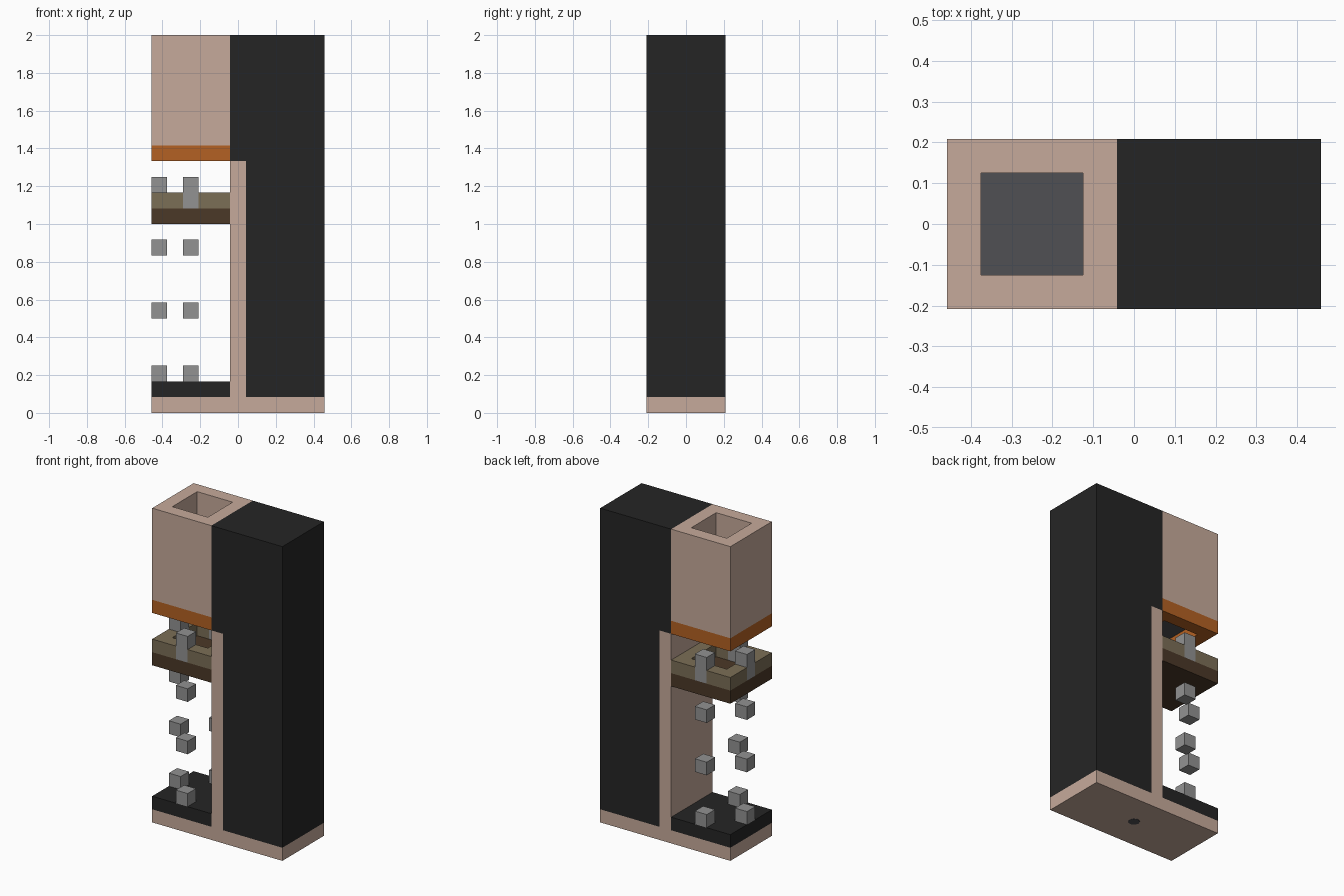
import bpy
import bmesh

U = 1 / 12  # block size; the model is 11 x 5 x 24 blocks

cube = bpy.data.objects.get("Cube")
if cube:
    bpy.data.objects.remove(cube, do_unlink=True)


def material(name, rgb):
    linear = [((c / 255 + 0.055) / 1.055) ** 2.4 for c in rgb]
    mat = bpy.data.materials.new(name)
    mat.use_nodes = True
    mat.diffuse_color = (*linear, 1)
    bsdf = mat.node_tree.nodes["Principled BSDF"]
    bsdf.inputs["Base Color"].default_value = (*linear, 1)
    bsdf.inputs["Roughness"].default_value = 0.9
    return mat


clay = material("pale clay", (198, 170, 155))
black = material("black", (37, 37, 37))
orange = material("burnt orange", (180, 97, 35))
olive = material("olive brown", (123, 110, 86))
brown = material("dark brown", (75, 56, 39))
grey = material("mid grey", (146, 146, 146))
slate = material("slate grey", (80, 80, 84))


def finish(name, bm, mat):
    """Scale from blocks, centre on the origin and add to the scene."""
    for v in bm.verts:
        v.co.x = (v.co.x - 5.5) * U
        v.co.y = (v.co.y - 2.5) * U
        v.co.z *= U
    bmesh.ops.recalc_face_normals(bm, faces=bm.faces[:])
    mesh = bpy.data.meshes.new(name)
    bm.to_mesh(mesh)
    bm.free()
    mesh.materials.append(mat)
    obj = bpy.data.objects.new(name, mesh)
    bpy.context.collection.objects.link(obj)
    return obj


def prism(name, mat, points, lo, hi, axis="z"):
    """Extrude a flat outline along z, or along y for a front outline."""
    bm = bmesh.new()
    place = (lambda p, q: (p, q, lo)) if axis == "z" else (lambda p, q: (p, lo, q))
    face = bm.faces.new([bm.verts.new(place(*p)) for p in points])
    new = bmesh.ops.extrude_face_region(bm, geom=[face])["geom"]
    for v in new:
        if isinstance(v, bmesh.types.BMVert):
            setattr(v.co, axis, hi)
    return finish(name, bm, mat)


def rect(x0, x1, y0, y1):
    return [(x0, y0), (x1, y0), (x1, y1), (x0, y1)]


def tube(name, mat, z0, z1):
    """Square block with a square shaft through it."""
    bm = bmesh.new()
    rings = [[bm.verts.new((x, y, z)) for x, y in rect(w, 5 - w, w, 5 - w)]
             for w, z in ((0, z0), (0, z1), (1, z1), (1, z0))]
    for r in range(4):
        a, b = rings[r], rings[(r + 1) % 4]
        for i in range(4):
            j = (i + 1) % 4
            bm.faces.new((a[i], a[j], b[j], b[i]))
    return finish(name, bm, mat)


# Base with upright dividing wall, an upside-down T from the front
prism("base_and_wall", clay,
      [(0, 0), (11, 0), (11, 1), (6, 1), (6, 16), (5, 16), (5, 1), (0, 1)], 0, 5, "y")

# Tall black body that steps over the wall
prism("tall_body", black,
      [(6, 1), (11, 1), (11, 24), (5, 24), (5, 16), (6, 16)], 0, 5, "y")
prism("lower_slab", black, rect(0, 5, 0, 5), 1, 2)

# Hollow upper chute, its coloured rim and the floor inside
tube("upper_chute", clay, 17, 24)
tube("chute_rim", orange, 16, 17)
prism("chute_floor", slate, rect(1, 4, 1, 4), 17, 18)

# Platform with a raised border broken by the posts
prism("platform", brown, rect(0, 5, 0, 5), 12, 13)
prism("border_inner", olive,
      [(3, 0), (5, 0), (5, 5), (3, 5), (3, 4), (4, 4), (4, 1), (3, 1)], 13, 14)
corner = [(0, 0), (2, 0), (2, 1), (1, 1), (1, 2), (0, 2)]
prism("border_front_corner", olive, corner, 13, 14)
prism("border_back_corner", olive, [(x, 5 - y) for x, y in corner], 13, 14)

# Three posts on the platform, with loose cubes below each
for label, x, y in (("front", 2, 0), ("side", 0, 2), ("back", 2, 4)):
    outline = rect(x, x + 1, y, y + 1)
    prism(label + "_post", grey, outline, 13, 15)
    for n, z in enumerate((2, 6, 10), 1):
        prism(f"{label}_cube_{n}", grey, outline, z, z + 1)

# Small round plate under the base
bpy.ops.mesh.primitive_cylinder_add(vertices=8, radius=0.035, depth=0.004,
                                    location=(0, 0, 0.001))
plate = bpy.context.object
plate.name = "bottom_plate"
plate.data.materials.append(slate)
